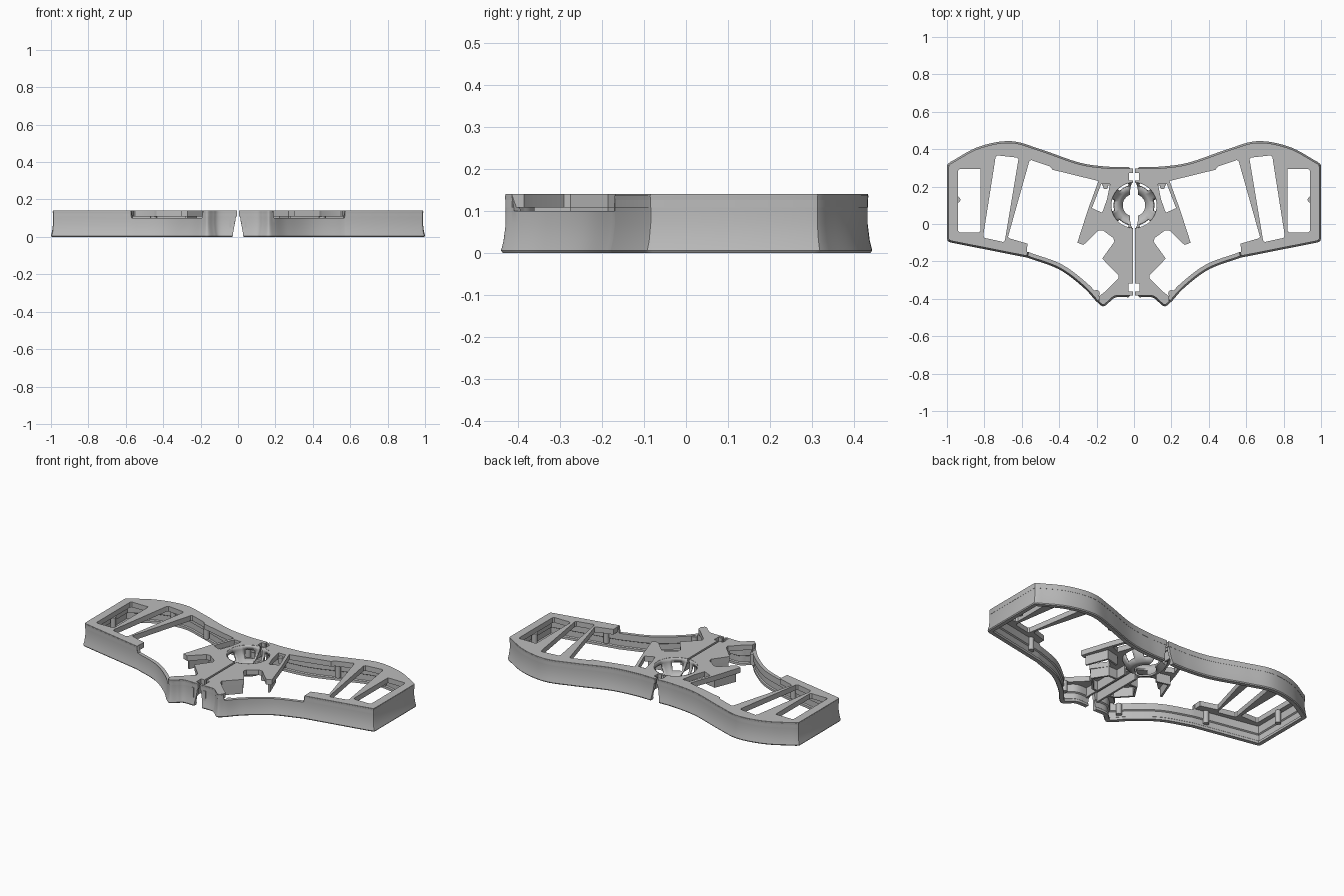
import bpy, bmesh, math
from mathutils import Vector

cube = bpy.data.objects.get("Cube")
if cube:
    bpy.data.objects.remove(cube)

TOP, LOW = 0.14, 0.10
grey = bpy.data.materials.new("mid_grey")
grey.use_nodes = True
grey.diffuse_color = (0.5, 0.5, 0.5, 1)
grey.node_tree.nodes["Principled BSDF"].inputs["Base Color"].default_value = (0.5, 0.5, 0.5, 1)


def gap(z):
    """Half width of the tapered slit between the two halves."""
    return 0.005 + 0.025 * (1 - z / TOP)


def finish(obj):
    """Colour, shade and mirror one half."""
    obj.data.materials.clear()
    obj.data.materials.append(grey)
    for o in bpy.context.selected_objects:
        o.select_set(False)
    obj.select_set(True)
    bpy.context.view_layer.objects.active = obj
    bpy.ops.object.shade_smooth_by_angle(angle=math.radians(35))
    mirror = obj.modifiers.new("mirror", 'MIRROR')
    mirror.use_mirror_merge = False
    return obj


def from_bmesh(name, bm):
    bmesh.ops.recalc_face_normals(bm, faces=bm.faces)
    mesh = bpy.data.meshes.new(name)
    bm.to_mesh(mesh)
    bm.free()
    obj = bpy.data.objects.new(name, mesh)
    bpy.context.collection.objects.link(obj)
    return obj


def smooth(pts, steps=8):
    """Catmull-Rom curve through the points."""
    p = [Vector(q) for q in pts]
    p = [2 * p[0] - p[1]] + p + [2 * p[-1] - p[-2]]
    out = []
    for a, b, c, d in zip(p, p[1:], p[2:], p[3:]):
        for i in range(steps):
            t = i / steps
            out.append(0.5 * (2 * b + (c - a) * t + (2 * a - 5 * b + 4 * c - d) * t * t
                              + (3 * b - a - 3 * c + d) * t ** 3))
    return out + [p[-2]]


def inset(path, i, dist):
    """Move point i to the right of the path, mitred."""
    dirs = [(path[k + 1] - path[k]).normalized()
            for k in (i - 1, i) if 0 <= k < len(path) - 1]
    d0, d1 = dirs[0], dirs[-1]
    n0, n1 = Vector((d0.y, -d0.x)), Vector((d1.y, -d1.x))
    n = (n0 + n1).normalized()
    return path[i] + n * dist / max(0.5, n.dot(n0))


def sweep(name, path, section, heights=None, seam_ends=False):
    """Carry a closed (inset, z) section along a flat path."""
    path = [Vector(p) for p in path]
    bm = bmesh.new()
    rings = []
    for i in range(len(path)):
        ring = []
        for d, z in section:
            q = inset(path, i, d)
            z = min(z, heights[i]) if heights else z
            x = gap(z) if seam_ends and i in (0, len(path) - 1) else q.x
            ring.append(bm.verts.new((x, q.y, z)))
        rings.append(ring)
    n = len(section)
    for a, b in zip(rings, rings[1:]):
        for k in range(n):
            bm.faces.new((a[k], a[(k + 1) % n], b[(k + 1) % n], b[k]))
    bm.faces.new(rings[0])
    bm.faces.new(rings[-1])
    return finish(from_bmesh(name, bm))


def plate(name, loops, z0, z1):
    """Flat plate: first loop is the outline, the others are holes."""
    cu = bpy.data.curves.new(name, 'CURVE')
    cu.dimensions, cu.fill_mode, cu.extrude = '2D', 'BOTH', (z1 - z0) / 2
    for loop in loops:
        s = cu.splines.new('POLY')
        s.points.add(len(loop) - 1)
        for pt, q in zip(s.points, loop):
            pt.co = (q[0], q[1], 0, 1)
        s.use_cyclic_u = True
    obj = bpy.data.objects.new(name, cu)
    obj.location.z = (z0 + z1) / 2
    bpy.context.collection.objects.link(obj)
    for o in bpy.context.selected_objects:
        o.select_set(False)
    obj.select_set(True)
    bpy.context.view_layer.objects.active = obj
    bpy.ops.object.convert(target='MESH')
    return finish(bpy.context.view_layer.objects.active)


def post(name, x, y, r, z0, z1):
    bm = bmesh.new()
    bmesh.ops.create_cone(bm, cap_ends=True, segments=16, radius1=r, radius2=r, depth=z1 - z0)
    bmesh.ops.translate(bm, verts=bm.verts, vec=(x, y, (z0 + z1) / 2))
    return finish(from_bmesh(name, bm))


# Outline of one wing, from the back seam round to the front seam
back = smooth([(0.02, 0.306), (0.13, 0.306), (0.29, 0.328), (0.5, 0.4),
               (0.66, 0.443), (0.83, 0.413), (0.985, 0.33)])
tip = [Vector(p) for p in ((0.998, 0.318), (1, 0.305), (1, -0.08), (0.995, -0.092),
                           (0.98, -0.099), (0.575, -0.179))]
front = smooth([(0.57, -0.18), (0.4, -0.243), (0.27, -0.34), (0.2, -0.415),
                (0.163, -0.44), (0.125, -0.412), (0.095, -0.392), (0.02, -0.392)])
rim = back + tip + front
low = [p.y < 0 and 0.195 < p.x < 0.572 for p in rim]

# Flared outer wall with an inner ledge, lowered along the front
wall = [(0.004, 0), (0, 0.006), (0.006, 0.03), (0.011, 0.07), (0.011, 0.115), (0.009, 0.137),
        (0.03, 0.137), (0.03, 0.06), (0.022, 0.055), (0.022, 0.02), (0.028, 0.015), (0.028, 0)]
sweep("outer_wall", rim, wall, [LOW if f else TOP for f in low], seam_ends=True)

# Top plate with window openings and the socket cut out of the seam edge
edge = [inset(rim, i, 0.01) for i in range(len(rim))]
split = len(back) + len(tip)
outer = edge[:split]
nose = [q for i, q in enumerate(edge) if i >= split and not low[i]]
inner = [(0.57, -0.105), (0.662, -0.078), (0.674, -0.07), (0.56, 0.335), (0.55, 0.342),
         (0.45, 0.308), (0.435, 0.29), (0.19, 0.23), (0.245, 0.08), (0.303, -0.1),
         (0.27, -0.112), (0.19, -0.035), (0.165, -0.035), (0.11, -0.075), (0.105, -0.095),
         (0.17, -0.185), (0.083, -0.275), (0.083, -0.29), (0.155, -0.362), (0.185, -0.385)]
socket = [(max(0.006, 0.125 * math.cos(a)), 0.1 + 0.125 * math.sin(a))
          for a in [math.radians(-90 + 7.5 * k) for k in range(25)]]
seam = [(0.006, -0.37), (0.03, -0.37), (0.03, -0.318), (0.006, -0.318)] + socket + [
    (0.006, 0.232), (0.028, 0.232), (0.028, 0.272), (0.006, 0.272)]
outer[0].x = nose[-1].x = 0.006
end_window = [(0.822, 0.295), (0.932, 0.295), (0.94, 0.287), (0.94, -0.037),
              (0.932, -0.045), (0.83, -0.045), (0.82, -0.037), (0.82, 0.287)]
slant_window = [(0.74, 0.358), (0.732, 0.367), (0.625, 0.355), (0.618, 0.345),
                (0.69, -0.088), (0.7, -0.096), (0.8, -0.074), (0.806, -0.062)]
arm_window = [(0.128, 0.215), (0.175, 0.215), (0.225, 0.085), (0.17, 0.06), (0.145, 0.13)]
plate("top_plate", [outer + inner + nose + seam, end_window, slant_window, arm_window],
      0.108, TOP)

# Ball socket: half bowl with windows, trimmed along the slanted seam
bm = bmesh.new()
bowl = [(0.126, 0.139), (0.127, 0.115), (0.12, 0.09), (0.106, 0.065), (0.086, 0.048), (0.062, 0.038)]
N = 48
grid = [[bm.verts.new((r * math.cos(a), 0.1 + r * math.sin(a), z)) for r, z in bowl]
        for a in [2 * math.pi * k / N for k in range(N)]]
for k in range(N):
    for j in range(len(bowl) - 1):
        if j in (1, 2) and (k + 2) % 8 < 4:
            continue
        g, h = grid[k], grid[(k + 1) % N]
        bm.faces.new((g[j], g[j + 1], h[j + 1], h[j]))
bmesh.ops.bisect_plane(bm, geom=bm.verts[:] + bm.edges[:] + bm.faces[:],
                       plane_co=(gap(0), 0, 0), plane_no=(TOP, 0, gap(0) - gap(TOP)),
                       clear_inner=True)
ball_socket = from_bmesh("ball_socket", bm)
solid = ball_socket.modifiers.new("thickness", 'SOLIDIFY')
solid.thickness, solid.offset = 0.01, 0
finish(ball_socket)

# Stiffening ribs under the plate
rib = [(-0.006, 0.05), (0.006, 0.05), (0.006, 0.109), (-0.006, 0.109)]
ribs = {"front_seam_rib": [(0.04, -0.385), (0.04, -0.03)],
        "back_seam_rib": [(0.04, 0.225), (0.04, 0.29)],
        "arm_rib": [(0.145, 0.02), (0.225, 0.04), (0.275, -0.09)],
        "spur_rib": [(0.045, -0.1), (0.1, -0.1), (0.155, -0.185), (0.075, -0.27), (0.045, -0.27)]}
for name, path in ribs.items():
    sweep(name, path, rib)

# Screw posts on the inside of the wall
for k, (x, y) in enumerate([(0.2, -0.37), (0.945, 0.13), (0.45, 0.335), (0.64, -0.135),
                            (0.72, 0.395), (0.12, 0.27)]):
    post(f"screw_post_{k + 1}", x, y, 0.017, 0.03, 0.098 if k == 0 else 0.109)
post("arm_pin", 0.152, 0.2, 0.014, 0.09, 0.125)
plate("arm_pin_bracket", [[(0.13, 0.205), (0.17, 0.205), (0.17, 0.22), (0.13, 0.22)]], 0.09, 0.12)
